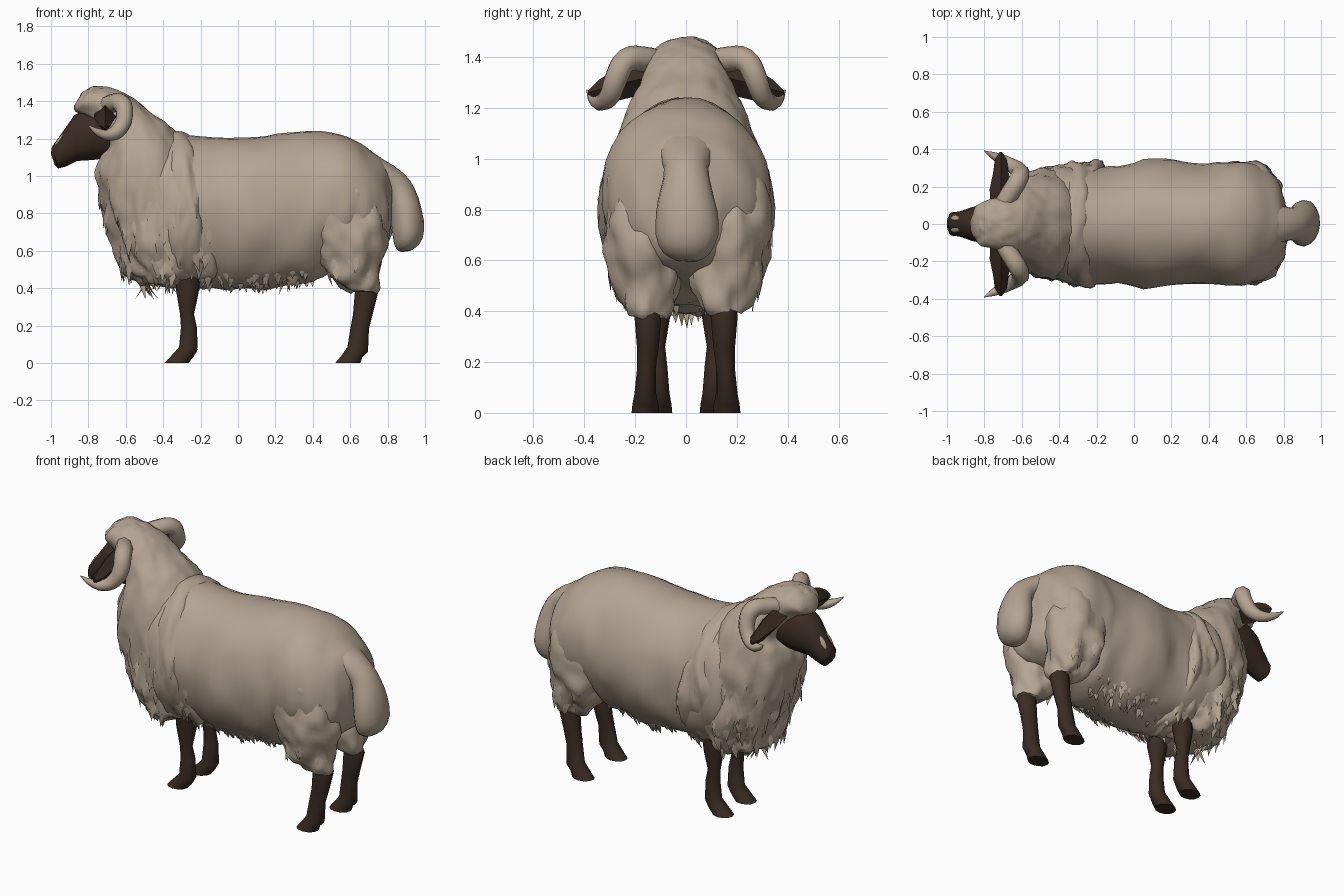
import bpy, bmesh, math, random
from mathutils import Vector, noise
from mathutils.bvhtree import BVHTree

random.seed(4)
if "Cube" in bpy.data.objects:
    bpy.data.objects.remove(bpy.data.objects["Cube"], do_unlink=True)


def material(name, rgb):
    m = bpy.data.materials.new(name)
    m.use_nodes = True
    m.diffuse_color = (*rgb, 1)
    bsdf = m.node_tree.nodes["Principled BSDF"]
    bsdf.inputs["Base Color"].default_value = (*rgb, 1)
    bsdf.inputs["Roughness"].default_value = 0.9
    return m


WOOL = material("wool_beige", (0.46, 0.375, 0.29))
DARK = material("dark_brown_skin", (0.042, 0.025, 0.017))


def smooth(ob, angle):
    bpy.ops.object.select_all(action='DESELECT')
    ob.select_set(True)
    bpy.context.view_layer.objects.active = ob
    bpy.ops.object.shade_smooth_by_angle(angle=math.radians(angle))


def finish(name, bm, mat, angle=50):
    bmesh.ops.recalc_face_normals(bm, faces=bm.faces)
    mesh = bpy.data.meshes.new(name)
    bm.to_mesh(mesh)
    bm.free()
    mesh.materials.append(mat)
    ob = bpy.data.objects.new(name, mesh)
    bpy.context.collection.objects.link(ob)
    smooth(ob, angle)
    return ob


def spline(rows, steps):
    """Catmull-Rom interpolation of rows of numbers."""
    out = []
    for i in range(len(rows) - 1):
        p = [rows[max(i - 1, 0)], rows[i], rows[i + 1], rows[min(i + 2, len(rows) - 1)]]
        for k in range(steps):
            t = k / steps
            out.append([b + 0.5 * t * (c - a + t * (2*a - 5*b + 4*c - d + t * (3*(b - c) + d - a)))
                        for a, b, c, d in zip(*p)])
    return out + [rows[-1]]


def loft(name, rows, mat, sides=12, steps=1, lump=0, freq=(5, 5, 5), side=1, angle=50):
    """Rows: x1, z1, x2, z2 (edges of the section in side view), centre y, half width."""
    bm = bmesh.new()
    rings = []
    for x1, z1, x2, z2, cy, w in spline(rows, steps):
        ring = []
        for k in range(sides):
            a = 2 * math.pi * k / sides
            c, s = math.cos(a), math.sin(a)
            ring.append(bm.verts.new(((x1 + x2) / 2 + c * (x2 - x1) / 2, side * cy + s * w,
                                      (z1 + z2) / 2 + c * (z2 - z1) / 2)))
        rings.append(ring)
    for r, q in zip(rings, rings[1:]):
        for k in range(sides):
            n = (k + 1) % sides
            bm.faces.new((r[k], r[n], q[n], q[k]))
    bm.faces.new(rings[0])
    bm.faces.new(rings[-1])
    bmesh.ops.recalc_face_normals(bm, faces=bm.faces)
    bm.normal_update()
    if lump:
        # Woolly folds, calmer towards the back and the crown
        moves = [v.normal * lump * min(1, max(.3, 2.6 - 2 * v.co.z))
                 * noise.fractal(Vector(a * b for a, b in zip(v.co, freq)), 1, 2, 2)
                 for v in bm.verts]
        for v, m in zip(bm.verts, moves):
            v.co += m
    return finish(name, bm, mat, angle)


# Torso: upright sections along x (x, bottom, top, half width)
torso_rows = [(-.64, .62, 1.02, .10), (-.55, .46, 1.15, .24), (-.42, .42, 1.22, .31),
              (-.30, .41, 1.225, .32), (-.13, .405, 1.205, .315), (.10, .40, 1.21, .345),
              (.36, .42, 1.243, .315), (.50, .49, 1.235, .33), (.62, .53, 1.195, .33),
              (.72, .56, 1.13, .275), (.785, .62, 1.07, .195), (.815, .70, .99, .09)]
torso = loft("fleece_torso", [(x, b, x, t, 0, w) for x, b, t, w in torso_rows], WOOL,
             36, 5, .024, (7, 7, 3))

# Shoulder cape: raised layer over the front of the torso, sinking in towards the back
cape = loft("fleece_shoulders", [(-.40, .44, -.37, 1.225, 0, .28), (-.36, .41, -.33, 1.238, 0, .322),
                                 (-.25, .40, -.28, 1.228, 0, .333), (-.14, .41, -.25, 1.20, 0, .324),
                                 (-.10, .46, -.24, 1.15, 0, .295)], WOOL, 60, 6, .034, (15, 8, 5))

# Neck ruff and woolly cap in one piece
ruff = loft("fleece_neck", [(-.50, .425, -.28, .42, 0, .17), (-.585, .47, -.2, .47, 0, .245),
                            (-.65, .6, -.17, .6, 0, .285), (-.715, .8, -.17, .8, 0, .30),
                            (-.755, .99, -.22, 1.04, 0, .28), (-.735, 1.09, -.33, 1.23, 0, .245),
                            (-.70, 1.16, -.45, 1.33, 0, .20), (-.735, 1.24, -.56, 1.415, 0, .165),
                            (-.80, 1.31, -.66, 1.463, 0, .14), (-.865, 1.345, -.76, 1.478, 0, .115),
                            (-.875, 1.375, -.83, 1.45, 0, .065)], WOOL, 64, 6, .036, (15, 15, 5))

# Tail, flowing out of the rump
loft("tail", [(.56, 1.03, .59, 1.165, 0, .16), (.72, .97, .765, 1.095, 0, .115),
              (.79, .91, .885, 1.012, 0, .085), (.81, .84, .94, .93, 0, .095),
              (.815, .76, .98, .82, 0, .118), (.825, .69, 1.0, .71, 0, .125),
              (.84, .62, .97, .63, 0, .095), (.87, .59, .93, .595, 0, .045)], WOOL, 16, 2, .012)

# Woolly thighs and dark legs
thighs = []
for s, tag in ((1, "left"), (-1, "right")):
    thighs.append(loft("thigh_" + tag, [
        (.54, 1.02, .62, 1.02, .14, .08), (.43, .92, .74, .92, .17, .13),
        (.39, .78, .78, .78, .18, .145), (.40, .64, .78, .64, .172, .145),
        (.45, .53, .765, .52, .16, .132), (.54, .43, .75, .42, .155, .105),
        (.61, .39, .735, .385, .155, .07)], WOOL, 40, 5, .034, (11, 11, 6), s))
    loft("fore_leg_" + tag, [
        (-.34, .50, -.20, .50, .115, .055), (-.33, .38, -.21, .38, .115, .053),
        (-.31, .26, -.235, .26, .115, .033), (-.305, .19, -.22, .19, .112, .038),
        (-.315, .085, -.215, .07, .11, .045), (-.36, .035, -.24, .03, .11, .053),
        (-.395, 0, -.265, 0, .11, .056)], DARK, 12, 1, side=s, angle=45)
    loft("hind_leg_" + tag, [
        (.64, .44, .72, .44, .15, .045), (.625, .38, .75, .38, .15, .053),
        (.615, .26, .72, .26, .15, .043), (.60, .18, .70, .18, .155, .037),
        (.585, .085, .695, .06, .16, .043), (.55, .035, .665, .03, .16, .051),
        (.52, 0, .655, 0, .16, .054)], DARK, 12, 1, side=s, angle=45)

# Face
loft("face", [(-.66, 1.10, -.66, 1.36, 0, .10), (-.78, 1.085, -.79, 1.37, 0, .108),
              (-.86, 1.08, -.875, 1.325, 0, .09), (-.92, 1.05, -.945, 1.225, 0, .067),
              (-.96, 1.04, -.995, 1.155, 0, .062), (-.98, 1.06, -1.0, 1.12, 0, .04)],
     DARK, 12, 1, angle=35)

for s, tag in ((1, "left"), (-1, "right")):
    # Curled tapering horn
    cu = bpy.data.curves.new("horn_" + tag, 'CURVE')
    cu.dimensions = '3D'
    cu.bevel_depth = .05
    cu.bevel_resolution = 2
    cu.resolution_u = 4
    cu.use_fill_caps = True
    path = [(-.72, .08, 1.375, .9), (-.665, .16, 1.39, 1), (-.62, .235, 1.385, 1),
            (-.607, .275, 1.315, .95), (-.635, .30, 1.25, .85), (-.69, .335, 1.22, .65),
            (-.75, .365, 1.235, .42), (-.80, .39, 1.27, .06)]
    sp = cu.splines.new('BEZIER')
    sp.bezier_points.add(len(path) - 1)
    for bp, (x, y, z, r) in zip(sp.bezier_points, path):
        bp.co, bp.radius = (x, s * y, z), r
        bp.handle_left_type = bp.handle_right_type = 'AUTO'
    horn = bpy.data.objects.new("horn_" + tag, cu)
    bpy.context.collection.objects.link(horn)
    cu.materials.append(WOOL)
    bpy.ops.object.select_all(action='DESELECT')
    horn.select_set(True)
    bpy.context.view_layer.objects.active = horn
    bpy.ops.object.convert(target='MESH')
    smooth(horn, 60)

    # Leaf-shaped ear: sections stepping outwards and down
    bm = bmesh.new()
    prev = None
    for t, high, wide in ((0, .045, .055), (.3, .065, .06), (.6, .062, .042),
                          (.85, .04, .032), (1, .008, .006)):
        c = Vector((-.712, s * (.10 + .285 * t), 1.335 - .075 * t))
        ring = [bm.verts.new(c + Vector(d)) for d in
                ((-wide, 0, 0), (0, 0, high), (wide, 0, 0), (0, 0, -high))]
        if prev:
            for k in range(4):
                bm.faces.new((prev[k], prev[k - 1], ring[k - 1], ring[k]))
        else:
            bm.faces.new(ring)
        prev = ring
    bm.faces.new(prev)
    finish("ear_" + tag, bm, DARK)

    # Pale nostril plate lying on the slope of the muzzle
    bm = bmesh.new()
    bmesh.ops.create_uvsphere(bm, u_segments=10, v_segments=6, radius=1)
    for v in bm.verts:
        x, y, z = v.co
        v.co = (-.958 + .022 * x - .004 * z, s * (.033 + .013 * y),
                1.193 + .031 * x - .009 * y + .003 * z)
    finish("nostril_" + tag, bm, WOOL)


# Hanging wool locks over the fleece
def tree(ob):
    return BVHTree.FromPolygons([v.co for v in ob.data.vertices],
                                [p.vertices for p in ob.data.polygons])


trees = [tree(o) for o in [torso, cape, ruff] + thighs]
locks = bmesh.new()


def add_lock(origin, aim, length, width):
    hits = [h for h in (t.ray_cast(Vector(origin), Vector(aim)) for t in trees) if h[0]]
    if not hits:
        return
    co, normal, _, _ = min(hits, key=lambda h: h[3])
    if normal.dot(Vector(aim)) > 0:
        normal = -normal
    down = Vector((random.uniform(-.25, .25), 0, -1))
    down = (down - normal * down.dot(normal) * .75).normalized()
    across = normal.cross(down).normalized() * width
    tip = locks.verts.new(co + down * length + normal * .004)
    ring = [locks.verts.new(p) for p in (co - across - normal * .006,
                                         co + normal * .007 + down * length * .3,
                                         co + across - normal * .006)]
    top = locks.verts.new(co - down * length * .6 - normal * .008)
    for a, b in zip(ring, ring[1:]):
        locks.faces.new((a, b, tip))
        locks.faces.new((b, a, top))


U = random.uniform
for s in (1, -1):
    for _ in range(28):
        add_lock((U(-.66, -.14), s * 2, U(.50, .9)), (0, -s, 0), U(.07, .11), U(.02, .03))
    for _ in range(8):
        add_lock((U(.44, .72), s * 2, U(.47, .6)), (0, -s, 0), U(.06, .09), U(.02, .03))
    for _ in range(12):
        add_lock((-2, s * U(0, .25), U(.5, .9)), (1, 0, 0), U(.07, .11), U(.02, .03))
    # Fringe along the belly edge
    for _ in range(35):
        add_lock((U(-.5, .40), s * U(.04, .2), -1), (0, 0, 1), U(.03, .05), U(.012, .022))
    for _ in range(25):
        add_lock((U(-.48, .38), s * 2, U(.43, .48)), (0, -s, 0), U(.05, .08), U(.014, .024))
    # Long chest locks
    for k in range(3):
        add_lock((-.485 - .015 * k, s * .02 * k, -1), (0, 0, 1), .09, .02)
finish("fleece_locks", locks, WOOL, 80)
